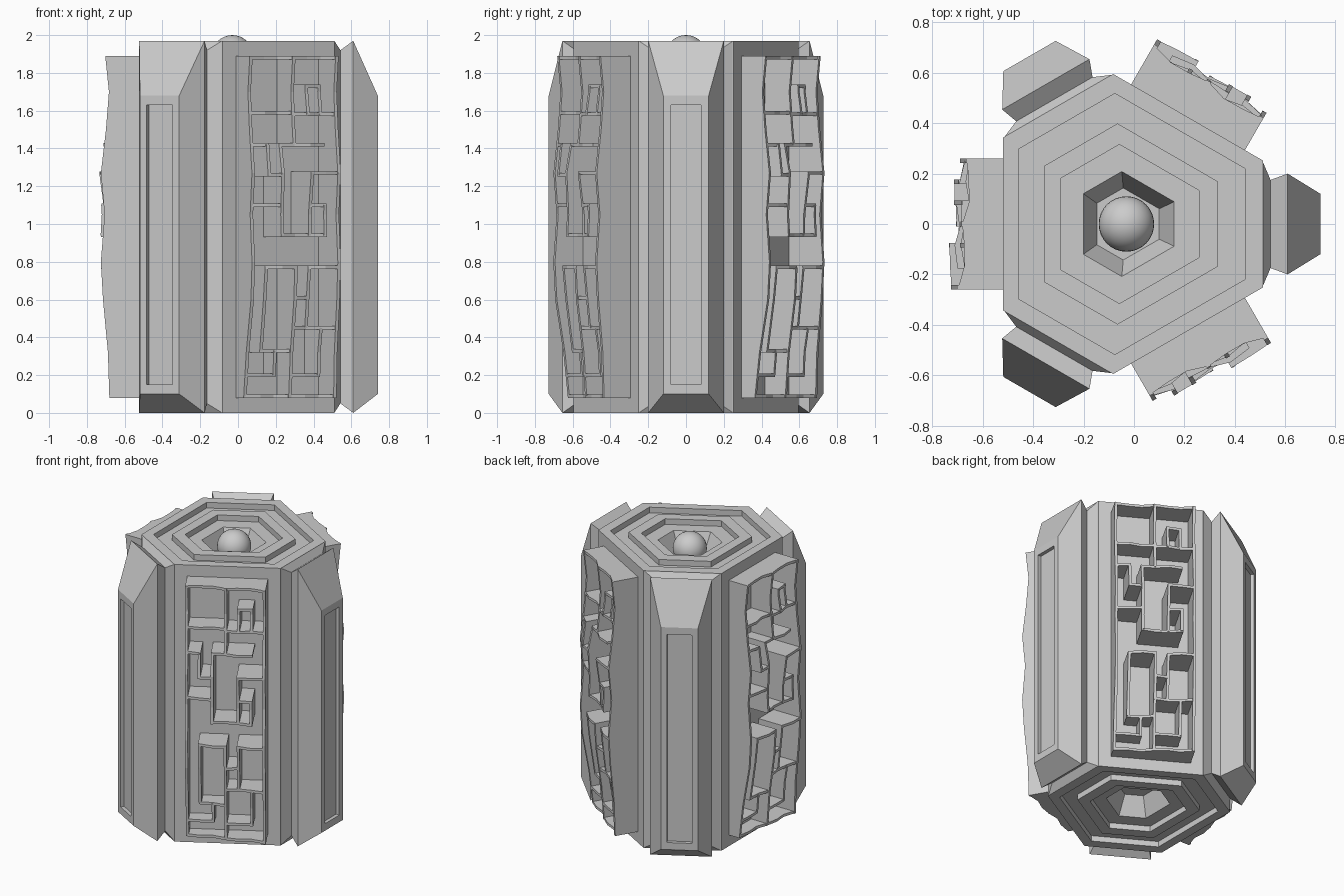
import bpy, bmesh, math, random
from mathutils import Vector

if "Cube" in bpy.data.objects:
    bpy.data.objects.remove(bpy.data.objects["Cube"])

random.seed(4)
AX = -0.03  # x of the three-fold axis
H = 1.97


def make(name, bm):
    bmesh.ops.recalc_face_normals(bm, faces=bm.faces)
    me = bpy.data.meshes.new(name)
    bm.to_mesh(me)
    bm.free()
    ob = bpy.data.objects.new(name, me)
    bpy.context.collection.objects.link(ob)
    return ob


def loft(bm, rings, caps=(True, True)):
    vs = [[bm.verts.new(p) for p in r] for r in rings]
    n = len(vs[0])
    for a, b in zip(vs, vs[1:]):
        for i in range(n):
            j = (i + 1) % n
            bm.faces.new((a[i], a[j], b[j], b[i]))
    if caps[0]:
        bm.faces.new(vs[0])
    if caps[1]:
        bm.faces.new(vs[-1])


def place(r, u, z, ang):
    """Point at distance r along direction ang, u sideways, height z."""
    c, s = math.cos(ang), math.sin(ang)
    return Vector((AX + r * c - u * s, r * s + u * c, z))


# Body: six-sided prism with wide and narrow sides, stepped grooves and funnel at both ends
def hexagon(s, z):
    pts = []
    for k in range(3):
        a = math.radians(120 * k)
        pts += [place(0.542 * s, -0.252 * s, z, a), place(0.542 * s, 0.252 * s, z, a)]
    return pts


end = [(0.24, 0.17), (0.35, 0.04), (0.53, 0.04), (0.53, 0), (0.67, 0),
       (0.67, 0.04), (0.87, 0.04), (0.87, 0), (1, 0)]
bm = bmesh.new()
loft(bm, [hexagon(s, z) for s, z in end] + [hexagon(s, H - z) for s, z in reversed(end)])
make("body", bm)

# Corner fins: necked, tapered bars with a shallow slot in the outer face
fin = [(0.54, 0.25, 0, 1.97), (0.572, 0.175, 0.05, 1.92), (0.64, 0.2, 0, 1.97),
       (0.77, 0.12, 0.1, 1.68), (0.77, 0.08, 0.15, 1.63), (0.745, 0.08, 0.15, 1.63)]
for k in range(3):
    a = math.radians(120 * k)
    bm = bmesh.new()
    loft(bm, [[place(r, -w, z0, a), place(r, w, z0, a), place(r, w, z1, a), place(r, -w, z1, a)]
              for r, w, z0, z1 in fin])
    make(f"fin_{k + 1}", bm)

# Maze panels: thin walls standing out from the wide sides with a wavy outer edge
PROFILE = [(0.08, 0.645), (0.32, 0.645), (0.6, 0.675), (0.8, 0.695), (1.05, 0.685),
           (1.27, 0.705), (1.5, 0.67), (1.7, 0.645), (1.9, 0.66)]
T = 0.009  # half wall thickness


def reach(k, z):
    z = min(max(z, 0.08), 1.89)
    for (z0, r0), (z1, r1) in zip(PROFILE, PROFILE[1:]):
        if z <= z1:
            r = r0 + (r1 - r0) * (z - z0) / (z1 - z0)
            break
    low = 0.05 * max(0, 1 - z / 0.6) * (1 - k / 6)
    return r - 0.006 * (6 - k) - low + 0.012 * math.sin(2.1 * k + 4 * z)


def col(k):
    return -0.252 + 0.084 * k


# (first column line, last column line, height)
SHELVES = [(0, 6, 1.881), (4, 5, 1.73), (0, 3, 1.59), (3, 6, 1.58), (0, 1, 1.42), (2, 5, 1.42),
           (1, 2, 1.26), (4, 6, 1.27), (0, 2, 1.1), (4, 5, 1.1), (2, 5, 0.94), (1, 3, 0.77),
           (4, 6, 0.77), (3, 4, 0.61), (3, 6, 0.45), (1, 3, 0.33), (0, 2, 0.2), (3, 5, 0.2),
           (0, 6, 0.089)]
# (column line, bottom, top)
UPRIGHTS = [(0, 0.08, 1.89), (6, 0.08, 1.89), (3, 1.42, 1.89), (3, 0.08, 0.77), (4, 1.58, 1.73),
            (5, 1.58, 1.73), (2, 0.94, 1.42), (1, 1.26, 1.42), (4, 0.94, 1.27), (5, 0.94, 1.1),
            (1, 0.33, 0.77), (4, 0.45, 0.77), (2, 0.2, 0.33), (5, 0.2, 0.45)]
for n in range(3):
    a = math.radians(60 + 120 * n)
    bm = bmesh.new()
    for k0, k1, z in SHELVES:
        rings = []
        for k in range(k0, k1 + 1):
            u = col(k) + (-T if k == k0 else T if k == k1 else 0)
            r = reach(k, z)
            rings.append([place(0.48, u, z - T, a), place(r, u, z - T, a),
                          place(r, u, z + T, a), place(0.48, u, z + T, a)])
        loft(bm, rings)
    for k, z0, z1 in UPRIGHTS:
        steps = [z0] + [z for z, _ in PROFILE if z0 + 0.02 < z < z1 - 0.02] + [z1]
        rings = []
        for z in steps:
            r = reach(k, z) + 0.002
            u = col(k)
            rings.append([place(0.48, u - T, z, a), place(r, u - T, z, a),
                          place(r, u + T, z, a), place(0.48, u + T, z, a)])
        loft(bm, rings)
    make(f"maze_panel_{n + 1}", bm)

# Ball resting in the top funnel
bpy.ops.mesh.primitive_uv_sphere_add(segments=32, ring_count=16, radius=0.11, location=(AX, 0, 1.89))
bpy.context.object.name = "top_ball"
bpy.ops.object.shade_smooth_by_angle()
